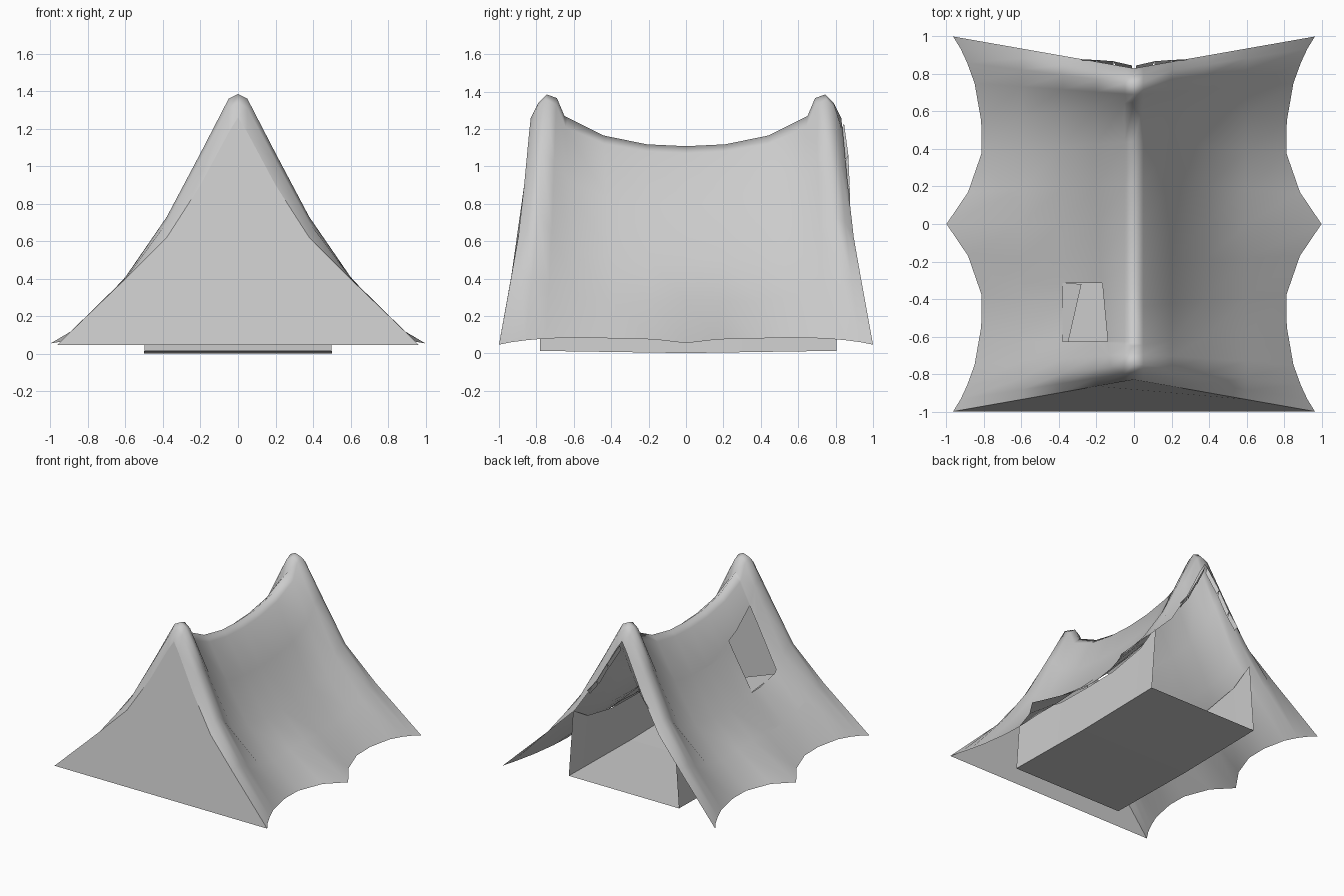
import bpy, bmesh
from mathutils import Vector

if "Cube" in bpy.data.objects:
    bpy.data.objects.remove(bpy.data.objects["Cube"])

COLS = [0, .05, .2, .38, .6]
# each row: ridge y, edge (x, y, z), heights at COLS
ROWS = [
    (0,    1.0,  0,    .055, [1.108, 1.07, .79, .50, .29]),
    (.21,  .885, .17,  .075, [1.118, 1.08, .80, .50, .28]),
    (.44,  .812, .38,  .08,  [1.165, 1.12, .83, .51, .28]),
    (.65,  .815, .55,  .085, [1.27,  1.21, .92, .55, .31]),
    (.69,  .85,  .75,  .08,  [1.365, 1.33, 1.03, .66, .36]),
    (.745, .89,  .86,  .07,  [1.385, 1.36, 1.07, .73, .41]),
    (.79,  .925, .935, .06,  [1.34,  1.31, 1.03, .70, .405]),
    (.83,  .965, 1.0,  .047, [1.26,  1.18, .90, .62, .40]),
]


def row_points(row, sy):
    ry, ex, ey, ez, zs = row
    half = [Vector((x, sy * (ry + (ey - ry) * x / ex), z)) for x, z in zip(COLS, zs)]
    half.append(Vector((ex, sy * ey, ez)))
    return [Vector((-p.x, p.y, p.z)) for p in half[:0:-1]] + half


def add_object(name, bm):
    me = bpy.data.meshes.new(name)
    bm.to_mesh(me)
    bm.free()
    ob = bpy.data.objects.new(name, me)
    bpy.context.collection.objects.link(ob)
    return ob


def poly_object(name, polys):
    bm = bmesh.new()
    for poly in polys:
        bm.faces.new([bm.verts.new(p) for p in poly])
    bmesh.ops.remove_doubles(bm, verts=bm.verts[:], dist=.0005)
    return add_object(name, bm)


# canopy: draped sheet with scalloped sides
bm = bmesh.new()
rows = [row_points(r, -1) for r in ROWS[:0:-1]] + [row_points(r, 1) for r in ROWS]
grid = [[bm.verts.new(p) for p in r] for r in rows]
for a, b in zip(grid, grid[1:]):
    for i in range(len(a) - 1):
        bm.faces.new((a[i], a[i + 1], b[i + 1], b[i]))

# window opening cut in the left slope
PLANES = [((-.38, 0, 0), (-1, 0, 0)), ((-.17, -.31, 0), (1, .095, 0)),
          ((0, -.315, 0), (0, 1, 0)), ((0, -.627, 0), (0, -1, 0))]
PLANES = [(Vector(c), Vector(n)) for c, n in PLANES]
for co, no in PLANES:
    near = [f for f in bm.faces if -.65 < f.calc_center_median().x < 0
            and -.75 < f.calc_center_median().y < -.05]
    geom = set(near) | {e for f in near for e in f.edges} | {v for f in near for v in f.verts}
    bmesh.ops.bisect_plane(bm, geom=list(geom), plane_co=co, plane_no=no, dist=.0005)
hole = [f for f in bm.faces
        if all((f.calc_center_median() - c).dot(n) < 0 for c, n in PLANES)]
bmesh.ops.delete(bm, geom=hole, context='FACES')
canopy = add_object("canopy", bm)
for p in canopy.data.polygons:
    p.use_smooth = True

# window flap folded inwards
poly_object("window_flap", [[(-.38, -.315, .51), (-.28, -.32, .60),
                             (-.35, -.627, .53), (-.38, -.627, .54)]])

# closed front panel
poly_object("front_panel", [row_points(ROWS[-1], -1)])

# inner tent: floor, two side walls and front wall
WALL = [(-.78, .55), (-.62, .45), (-.3, .39), (0, .385), (.3, .39), (.62, .45), (.805, .56)]


def base_z(y):
    return .002 + .012 * abs(y) / .8


polys = []
for (y0, h0), (y1, h1) in zip(WALL, WALL[1:]):
    z0, z1 = base_z(y0), base_z(y1)
    polys.append([(-.5, y0, z0), (.5, y0, z0), (.5, y1, z1), (-.5, y1, z1)])
    for s in (-1, 1):
        polys.append([(s * .5, y0, z0), (s * .5, y1, z1), (s * .46, y1, h1), (s * .46, y0, h0)])
right = [(.5, -.78, base_z(.78)), (.46, -.78, .55), (.38, -.78, .67), (.2, -.78, .98)]
polys.append(right + [(0, -.78, 1.25)] + [(-x, y, z) for x, y, z in right[::-1]])
poly_object("inner_tent", polys)

# gathered door strips along the open back edge
strips = []
for s in (-1, 1):
    path = [(.01, .845, 1.23), (.11, .868, 1.06), (.2, .875, .9), (.28, .878, .8)]
    for (x0, y0, z0), (x1, y1, z1) in zip(path, path[1:]):
        strips.append([(s * x0, y0, z0), (s * x1, y1, z1),
                       (s * (x1 - .01), y1 - .02, z1 - .03), (s * x0, y0 - .02, z0 - .04)])
poly_object("door_strips", strips)
